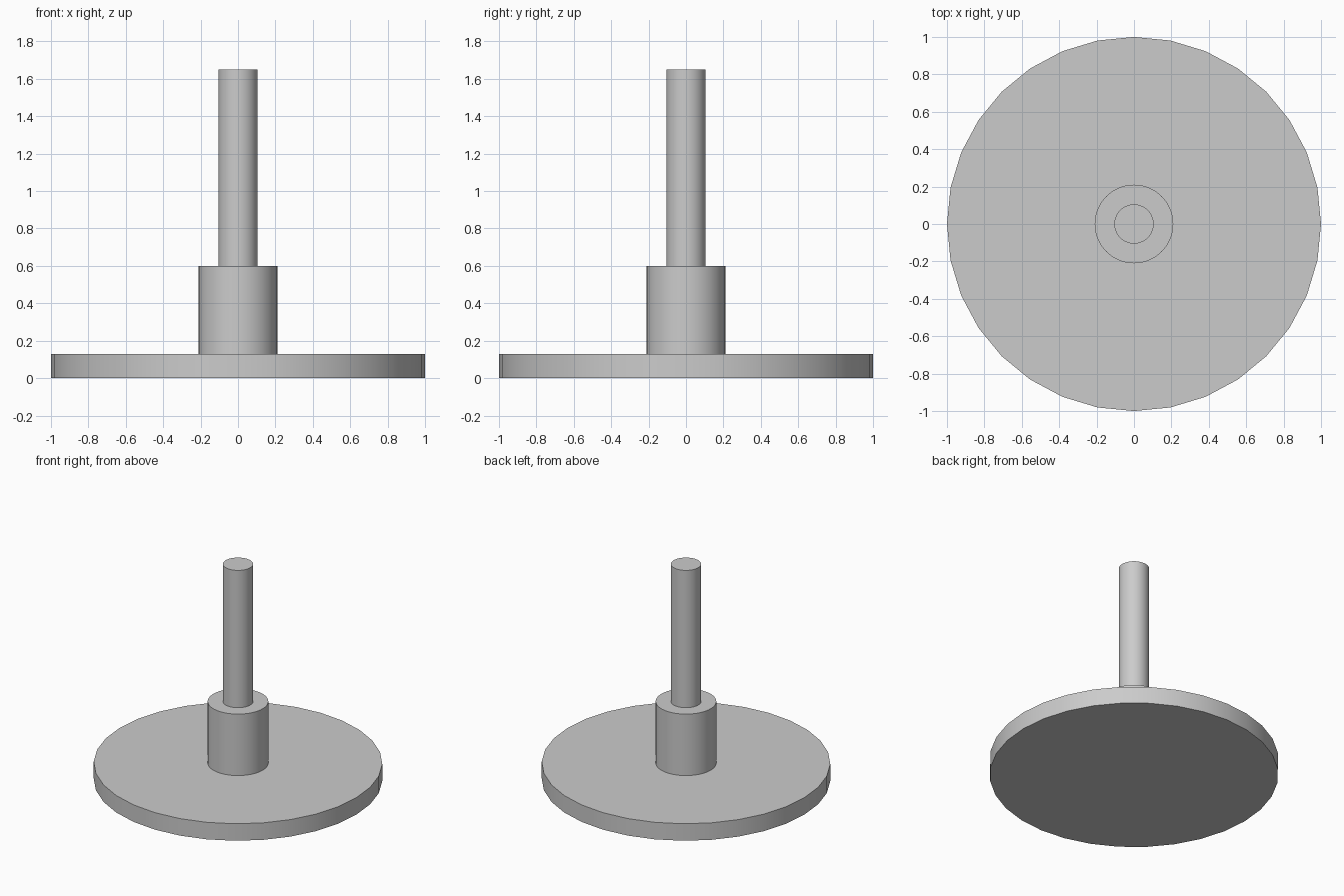
import bpy
import math

cube = bpy.data.objects.get("Cube")
if cube:
    bpy.data.objects.remove(cube, do_unlink=True)

grey = bpy.data.materials.new("light_grey")
grey.use_nodes = True
colour = (0.6, 0.6, 0.6, 1)
grey.diffuse_color = colour
grey.node_tree.nodes["Principled BSDF"].inputs["Base Color"].default_value = colour


def cylinder(name, radius, bottom, top, sides):
    """Upright smooth-sided cylinder between two heights."""
    bpy.ops.mesh.primitive_cylinder_add(
        vertices=sides, radius=radius, depth=top - bottom,
        location=(0, 0, (bottom + top) / 2))
    part = bpy.context.object
    part.name = name
    part.data.materials.append(grey)
    bpy.ops.object.shade_smooth_by_angle(angle=math.radians(30))
    return part


# Wide round base, thick collar and slim rod, stacked on one axis
cylinder("base_disc", 1.0, 0, 0.13, 32)
cylinder("collar", 0.21, 0.13, 0.6, 64)
cylinder("rod", 0.105, 0.6, 1.65, 64)
